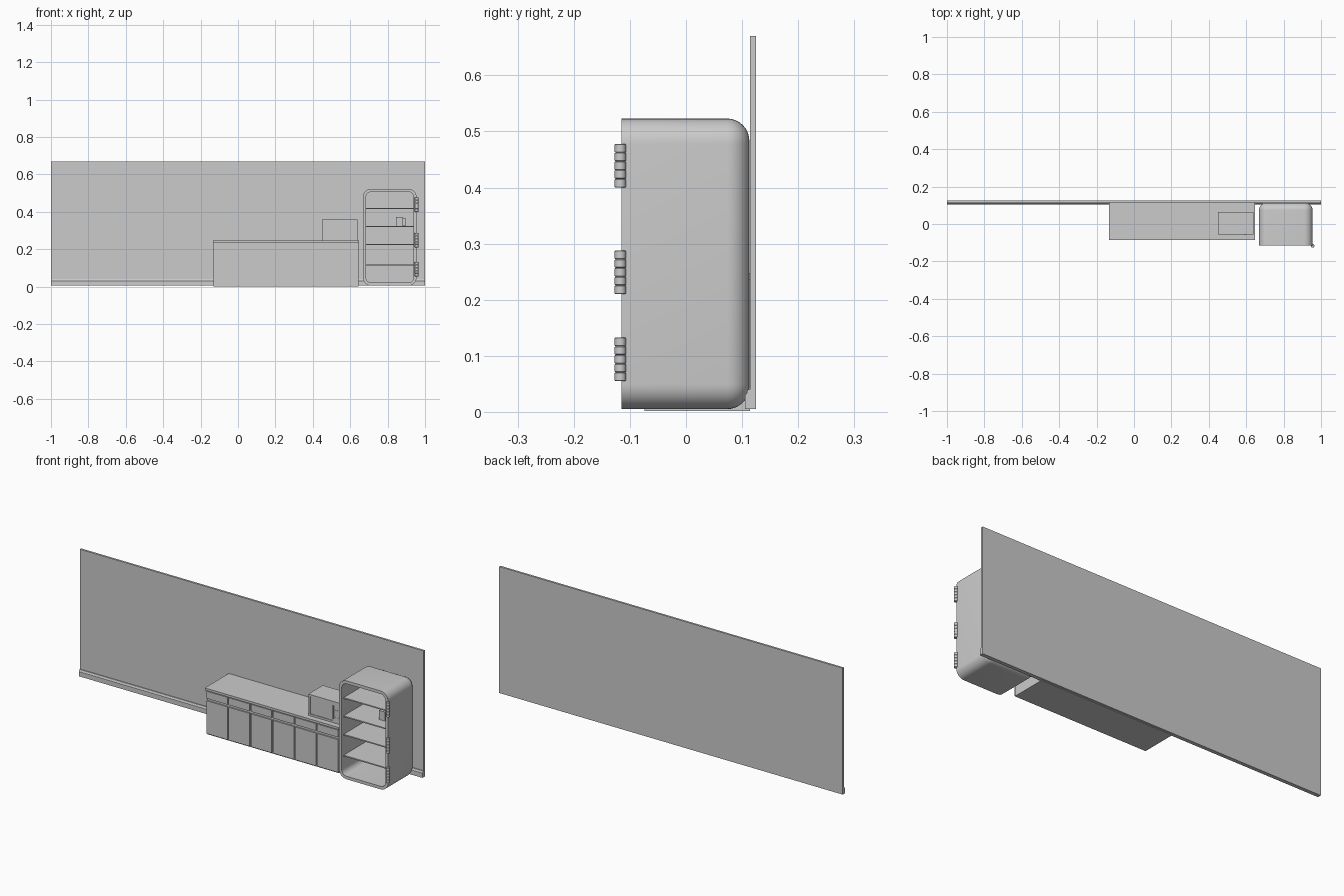
import bpy, bmesh, math

if "Cube" in bpy.data.objects:
    bpy.data.objects.remove(bpy.data.objects["Cube"])

mat = bpy.data.materials.new("plain_grey")
mat.diffuse_color = (0.6, 0.6, 0.6, 1)
mat.use_nodes = True
mat.node_tree.nodes["Principled BSDF"].inputs["Base Color"].default_value = mat.diffuse_color


def finish(name, bm, smooth=False):
    bmesh.ops.recalc_face_normals(bm, faces=bm.faces[:])
    me = bpy.data.meshes.new(name)
    bm.to_mesh(me)
    bm.free()
    ob = bpy.data.objects.new(name, me)
    bpy.context.collection.objects.link(ob)
    me.materials.append(mat)
    if smooth:
        bpy.ops.object.select_all(action='DESELECT')
        ob.select_set(True)
        bpy.context.view_layer.objects.active = ob
        bpy.ops.object.shade_smooth_by_angle(angle=math.radians(35))
    return ob


def box(name, x0, x1, y0, y1, z0, z1):
    bm = bmesh.new()
    bmesh.ops.create_cube(bm, size=1)
    for v in bm.verts:
        v.co = ((x0 + x1) / 2 + v.co.x * (x1 - x0),
                (y0 + y1) / 2 + v.co.y * (y1 - y0),
                (z0 + z1) / 2 + v.co.z * (z1 - z0))
    return finish(name, bm)


def loft(name, rings, smooth=False):
    """Join equal-length point rings and cap both ends."""
    bm = bmesh.new()
    vs = [[bm.verts.new(p) for p in r] for r in rings]
    n = len(vs[0])
    for a, b in zip(vs, vs[1:]):
        for i in range(n):
            j = (i + 1) % n
            bm.faces.new((a[i], a[j], b[j], b[i]))
    bm.faces.new(vs[0])
    bm.faces.new(vs[-1])
    return finish(name, bm, smooth)


# wall and skirting board
box("back_wall", -1, 1, 0.114, 0.125, 0.005, 0.67)
skirting = [(0.1145, 0.005), (0.105, 0.005), (0.105, 0.03),
            (0.108, 0.033), (0.110, 0.04), (0.1145, 0.04)]
loft("skirting_board", [[(x, y, z) for y, z in skirting] for x in (-1, 1)])

# cabinet run with worktop, drawers and doors
X0, X1 = -0.13, 0.643
box("cabinet_body", X0, X1, -0.074, 0.114, 0.002, 0.236)
box("worktop", X0 - 0.004, X1 + 0.003, -0.085, 0.114, 0.236, 0.248)
w = (X1 - X0) / 6
for i in range(6):
    a, b = X0 + i * w + 0.004, X0 + (i + 1) * w - 0.004
    box(f"drawer_front_{i+1}", a, b, -0.081, -0.073, 0.193, 0.231)
    box(f"cabinet_door_{i+1}", a, b, -0.081, -0.073, 0.008, 0.181)

# microwave: body with a recessed door window
bm = bmesh.new()
bmesh.ops.create_cube(bm, size=1)
for v in bm.verts:
    v.co = (0.543 + v.co.x * 0.19, 0.0065 + v.co.y * 0.117, 0.304 + v.co.z * 0.112)
finish("microwave_body", bm)
for nm, x0, x1, z0, z1 in (("left", 0.448, 0.458, 0.248, 0.36),
                           ("right", 0.588, 0.638, 0.248, 0.36),
                           ("top", 0.458, 0.588, 0.35, 0.36),
                           ("bottom", 0.458, 0.588, 0.248, 0.258)):
    box("microwave_frame_" + nm, x0, x1, -0.055, -0.052, z0, z1)
box("microwave_handle", 0.591, 0.596, -0.060, -0.054, 0.270, 0.338)
for i in range(2):
    for k in range(2):
        x, z = 0.605 + i * 0.012, 0.268 + k * 0.032
        box("microwave_button", x, x + 0.008, -0.057, -0.054, z, z + 0.012 + 0.006 * k)

# fridge shell: rounded rectangles lofted from inside back to outside back
FX0, FX1, FZ0, FZ1 = 0.668, 0.955, 0.005, 0.523


def rounded_ring(inset, y, radius=0.045, steps=8):
    r = radius - inset
    cx = (FX1 - radius, FX0 + radius)
    cz = (FZ1 - radius, FZ0 + radius)
    pts = []
    for q, (x, z) in enumerate(((cx[0], cz[0]), (cx[1], cz[0]), (cx[1], cz[1]), (cx[0], cz[1]))):
        for s in range(steps + 1):
            t = math.pi / 2 * (q + s / steps)
            pts.append((x + r * math.cos(t), y, z + r * math.sin(t)))
    return pts


sections = [(0.016, 0.095), (0.016, -0.115), (0.0, -0.115)]
R = 0.04
for s in range(9):
    t = math.pi / 2 * s / 8
    sections.append((R * (1 - math.cos(t)), 0.113 - R + R * math.sin(t)))
loft("fridge_shell", [rounded_ring(*s) for s in sections], True)

# fridge shelves
for i, z in enumerate((0.115, 0.225, 0.322, 0.418)):
    box(f"fridge_shelf_{i+1}", FX0 + 0.014, FX1 - 0.014, -0.098, 0.096, z - 0.003, z + 0.003)

# small container on a shelf
box("container_body", 0.845, 0.881, -0.035, 0.005, 0.325, 0.373)
box("container_side", 0.881, 0.898, -0.025, -0.005, 0.328, 0.365)

# door hinges, each made of five knuckles separated by shallow grooves
for i, z in enumerate((0.055, 0.21, 0.40)):
    h = 0.078 / 5
    prof = []
    for k in range(5):
        a, b = z + k * h, z + (k + 1) * h
        prof += [(0.0085, a), (0.010, a + 0.0012), (0.010, b - 0.0012), (0.0085, b - 0.0001)]
    loft(f"fridge_hinge_{i+1}",
         [[(0.955 + r * math.cos(t * math.pi / 8), -0.117 + r * math.sin(t * math.pi / 8), zz)
           for t in range(16)] for r, zz in prof], True)
